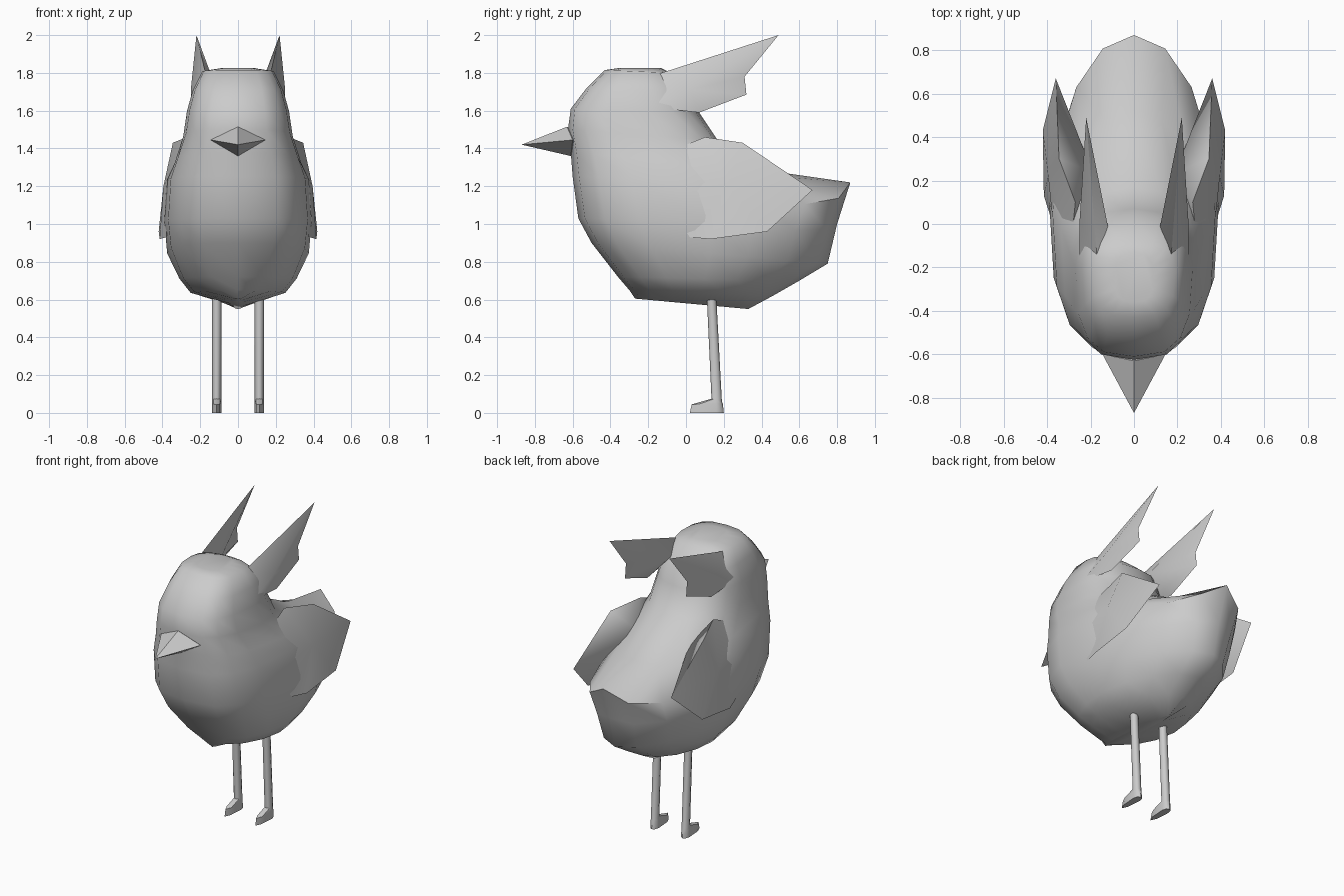
import bpy, bmesh, math

grey = bpy.data.materials.new("plain grey")
grey.diffuse_color = (0.6, 0.6, 0.6, 1)


def finish(name, bm, mirror=False, angle=50):
    bmesh.ops.recalc_face_normals(bm, faces=bm.faces[:])
    me = bpy.data.meshes.new(name)
    bm.to_mesh(me)
    bm.free()
    ob = bpy.data.objects.new(name, me)
    bpy.context.collection.objects.link(ob)
    me.materials.append(grey)
    bpy.ops.object.select_all(action='DESELECT')
    ob.select_set(True)
    bpy.context.view_layer.objects.active = ob
    bpy.ops.object.shade_smooth_by_angle(angle=math.radians(angle))
    if mirror:
        ob.modifiers.new("mirror", 'MIRROR').use_axis[0] = True
    return ob


def power(v, p):
    return math.copysign(abs(v) ** p, v)


def loft(name, rings, n, cx=0, mirror=False, angle=50):
    # each ring: front y, front z, back y, back z, half width, y of widest point,
    # droop of back rim, front and back roundness (below 1 boxy, above 1 pointed)
    bm = bmesh.new()
    loops = []
    for yf, zf, yb, zb, w, yc, droop, pf, pb in rings:
        loop = []
        for i in range(n):
            a = 2 * math.pi * i / n
            c, s = math.cos(a), math.sin(a)
            p = pf if c < 0 else pb
            y = yc + power(c, p) * ((yb - yc) if c > 0 else (yc - yf))
            z = zf + (zb - zf) * (y - yf) / (yb - yf) - droop * abs(s) * max(c, 0)
            loop.append(bm.verts.new((cx + w * power(s, p), y, z)))
        loops.append(loop)
    for a, b in zip(loops, loops[1:]):
        for i in range(n):
            j = (i + 1) % n
            bm.faces.new((a[i], a[j], b[j], b[i]))
    bm.faces.new(loops[0])
    bm.faces.new(loops[-1])
    return finish(name, bm, mirror, angle)


def double_fan(name, outline, apexes, mirror=True, angle=80):
    # closed outline joined to an apex on each side
    bm = bmesh.new()
    vs = [bm.verts.new(p) for p in outline]
    for apex in apexes:
        t = bm.verts.new(apex)
        for a, b in zip(vs, vs[1:] + vs[:1]):
            bm.faces.new((a, b, t))
    return finish(name, bm, mirror, angle)


# Body, head and tail in one loft
loft("body", [
    (-0.27, 0.605, 0.33, 0.55, 0.03, 0.05, 0, 1, 1),
    (-0.30, 0.65, 0.46, 0.62, 0.25, 0.08, 0, 1, 1.1),
    (-0.36, 0.72, 0.60, 0.70, 0.31, 0.10, 0, 0.85, 1.15),
    (-0.50, 0.90, 0.75, 0.79, 0.375, 0.13, 0, 0.72, 1.2),
    (-0.57, 1.03, 0.80, 1.00, 0.39, 0.10, 0.08, 0.68, 1.1),
    (-0.60, 1.25, 0.87, 1.22, 0.375, 0.05, 0.24, 0.68, 1),
    (-0.61, 1.38, 0.52, 1.27, 0.335, -0.02, 0.06, 0.68, 1),
    (-0.625, 1.50, 0.17, 1.44, 0.29, -0.15, 0, 0.68, 0.9),
    (-0.61, 1.61, 0.07, 1.59, 0.27, -0.20, 0, 0.68, 0.8),
    (-0.53, 1.715, 0.04, 1.70, 0.24, -0.20, 0, 0.68, 0.8),
    (-0.43, 1.815, -0.08, 1.80, 0.19, -0.22, 0, 0.68, 0.8),
    (-0.36, 1.825, -0.13, 1.825, 0.09, -0.24, 0, 0.68, 0.8),
], 16, angle=60)

# Beak
double_fan("beak", [(-0.145, -0.60, 1.445), (0, -0.63, 1.515),
                    (0.145, -0.60, 1.445), (0, -0.61, 1.36)],
           [(0, -0.87, 1.42), (0, -0.5, 1.44)], mirror=False, angle=20)

# Wings, rooted in the body sides
double_fan("wings", [(0.27, 0.10, 1.46), (0.345, 0.30, 1.43), (0.36, 0.67, 1.18),
                     (0.42, 0.43, 0.96), (0.415, 0.13, 0.92), (0.38, 0.02, 0.93),
                     (0.36, -0.13, 1.15), (0.29, -0.10, 1.38)],
           [(0.395, 0.22, 1.2), (0.19, 0.24, 1.32)])

# Head tufts, rooted in the sides of the head
double_fan("head_tufts", [(0.17, -0.16, 1.79), (0.22, 0.49, 2.0), (0.225, 0.31, 1.78),
                          (0.225, 0.32, 1.685), (0.235, 0.07, 1.59), (0.25, -0.20, 1.62)],
           [(0.25, 0.02, 1.71), (0.12, -0.01, 1.73)])

# Legs with feet
loft("legs", [
    (0.02, 0.00, 0.20, 0.00, 0.025, 0.16, 0, 1, 1),
    (0.03, 0.045, 0.195, 0.05, 0.025, 0.16, 0, 1, 1),
    (0.135, 0.075, 0.19, 0.06, 0.025, 0.165, 0, 1, 1),
    (0.11, 0.62, 0.16, 0.62, 0.025, 0.135, 0, 1, 1),
], 8, cx=0.113, mirror=True)
